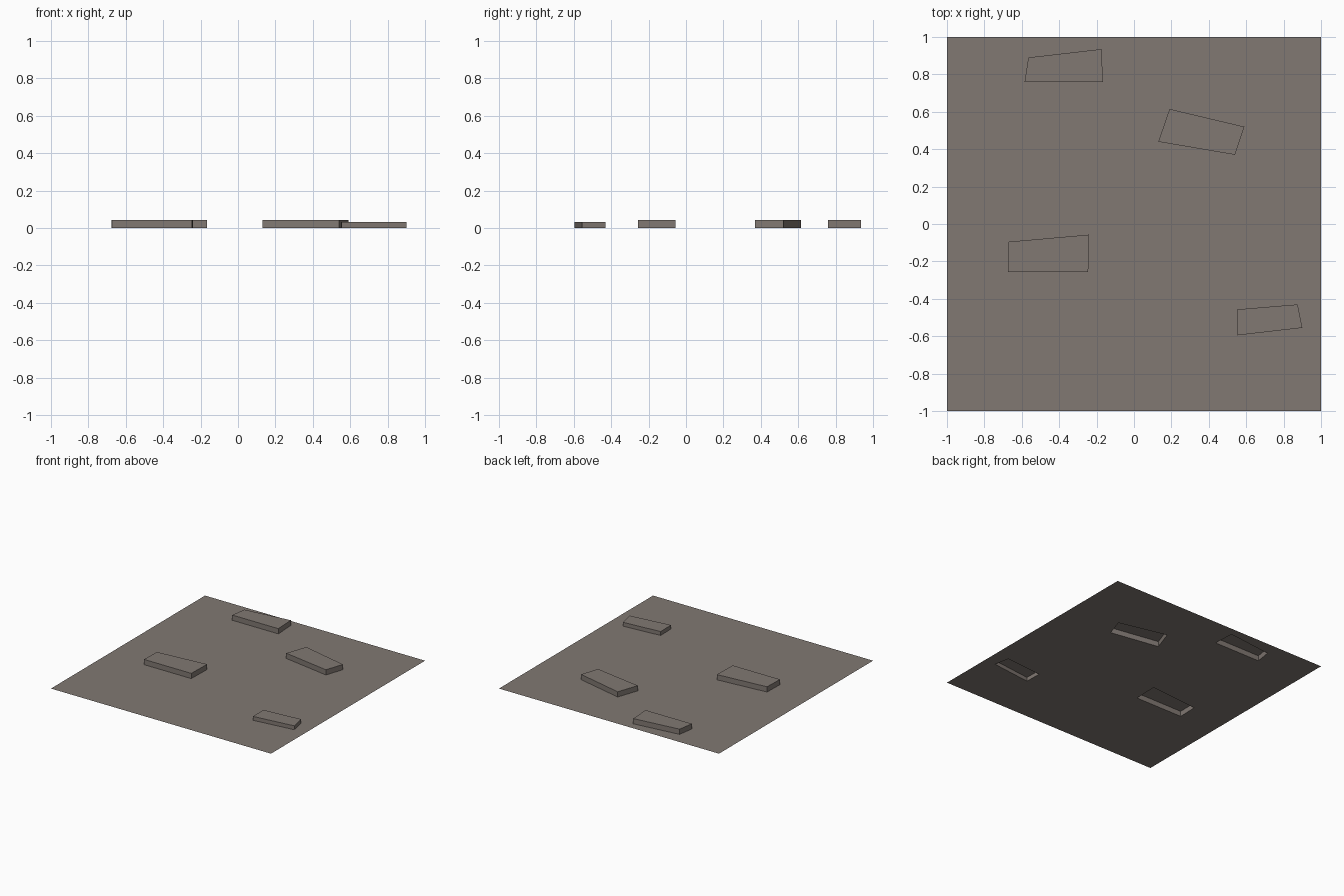
import bpy
import bmesh

cube = bpy.data.objects.get("Cube")
if cube:
    bpy.data.objects.remove(cube, do_unlink=True)

# Single stone colour
stone = bpy.data.materials.new("warm grey stone")
stone.use_nodes = True
colour = (0.22, 0.19, 0.17, 1)
stone.diffuse_color = colour
stone.node_tree.nodes["Principled BSDF"].inputs["Base Color"].default_value = colour

# Slab outlines, counter-clockwise, with their heights
slabs = [
    (0.043, [(-0.585, 0.76), (-0.165, 0.76), (-0.175, 0.935), (-0.565, 0.89)]),
    (0.043, [(0.13, 0.44), (0.54, 0.37), (0.59, 0.52), (0.19, 0.615)]),
    (0.043, [(-0.675, -0.257), (-0.245, -0.257), (-0.24, -0.057), (-0.67, -0.095)]),
    (0.032, [(0.553, -0.595), (0.90, -0.555), (0.875, -0.43), (0.55, -0.457)]),
]
border = [(-1, -1), (1, -1), (1, 1), (-1, 1)]

bm = bmesh.new()


def ring(points, z):
    return [bm.verts.new((x, y, z)) for x, y in points]


def loop_edges(verts):
    return [bm.edges.new((v, verts[i - 1])) for i, v in enumerate(verts)]


# Flat sheet with an opening under each slab
bases = [ring(points, 0) for _, points in slabs]
edges = loop_edges(ring(border, 0))
for base in bases:
    edges += loop_edges(base)
bmesh.ops.triangle_fill(bm, edges=edges, use_beauty=True, normal=(0, 0, 1))
for face in bm.faces:
    face.normal_update()
    if face.normal.z < 0:
        face.normal_flip()

# Raised slabs: walls and top, hollow underneath
for base, (height, points) in zip(bases, slabs):
    top = ring(points, height)
    bm.faces.new(top)
    for i in range(len(base)):
        bm.faces.new((base[i - 1], base[i], top[i], top[i - 1]))

mesh = bpy.data.meshes.new("ground_with_slabs")
bm.to_mesh(mesh)
bm.free()
mesh.materials.append(stone)
ground = bpy.data.objects.new("ground_with_slabs", mesh)
bpy.context.collection.objects.link(ground)
